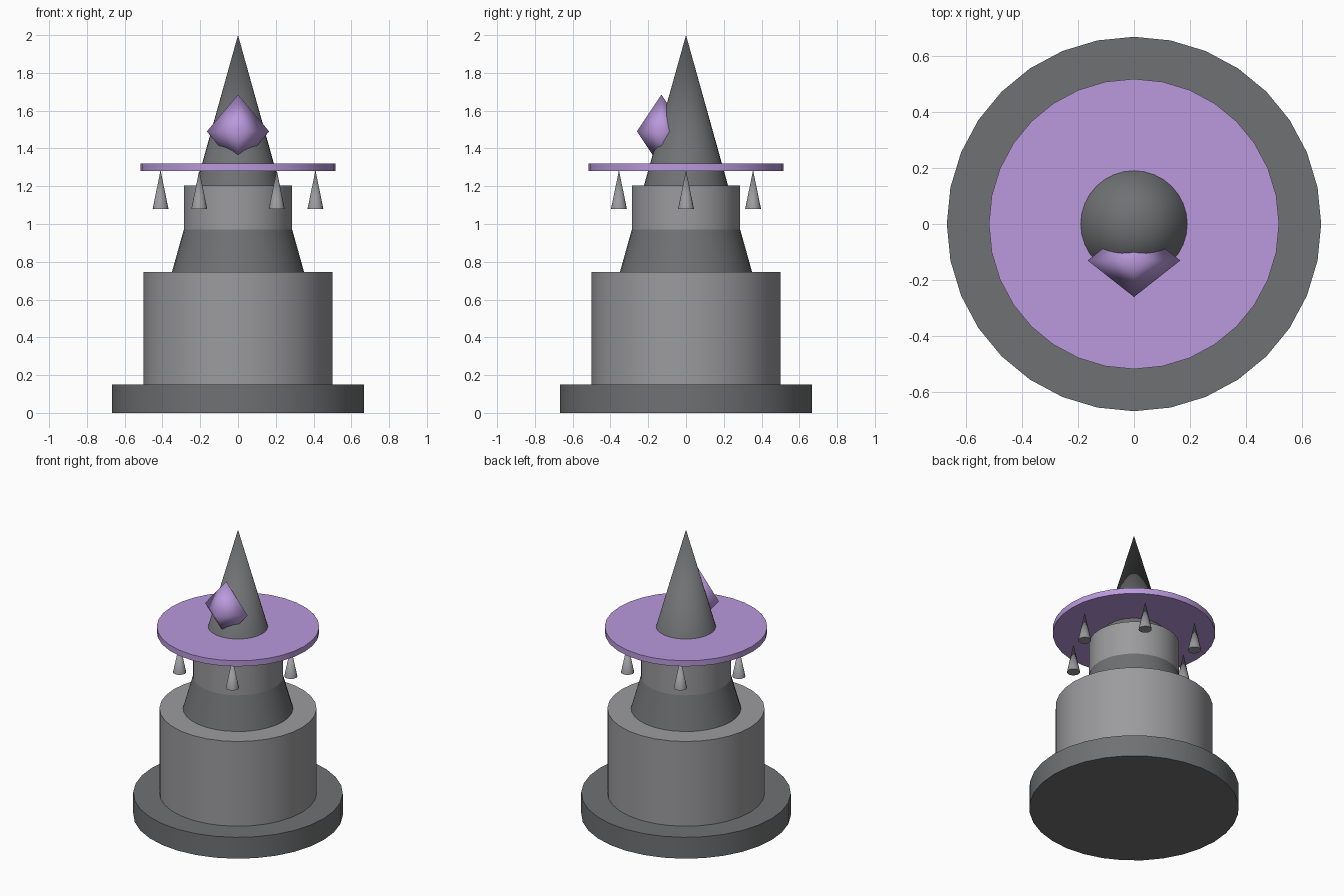
import bpy
import bmesh
from math import cos, sin, pi, radians

cube = bpy.data.objects.get("Cube")
if cube:
    bpy.data.objects.remove(cube, do_unlink=True)


def material(name, rgb):
    mat = bpy.data.materials.new(name)
    mat.use_nodes = True
    mat.diffuse_color = (*rgb, 1)
    mat.node_tree.nodes["Principled BSDF"].inputs["Base Color"].default_value = (*rgb, 1)
    return mat


dark = material("dark grey", (0.16, 0.165, 0.17))
light = material("light grey", (0.33, 0.33, 0.345))
purple = material("purple", (0.49, 0.32, 0.72))


def finish(name, bm, mat, angle):
    mesh = bpy.data.meshes.new(name)
    bm.to_mesh(mesh)
    bm.free()
    mesh.materials.append(mat)
    obj = bpy.data.objects.new(name, mesh)
    bpy.context.collection.objects.link(obj)
    bpy.ops.object.select_all(action="DESELECT")
    obj.select_set(True)
    bpy.context.view_layer.objects.active = obj
    bpy.ops.object.shade_smooth_by_angle(angle=radians(angle))
    return obj


def tier(name, mat, bottom, top, r_bottom, r_top, x=0, y=0, sides=32):
    """Round section between two heights; a zero top radius makes a point."""
    bm = bmesh.new()
    bmesh.ops.create_cone(bm, cap_ends=True, segments=sides, radius1=r_bottom,
                          radius2=r_top, depth=top - bottom)
    bmesh.ops.remove_doubles(bm, verts=bm.verts, dist=0.0001)
    bmesh.ops.translate(bm, verts=bm.verts, vec=(x, y, (bottom + top) / 2))
    return finish(name, bm, mat, 40)


# Stacked body
tier("base", dark, 0, 0.15, 0.667, 0.667)
tier("drum", light, 0.15, 0.745, 0.5, 0.5)
tier("shoulder", dark, 0.745, 0.97, 0.35, 0.287)
tier("neck", light, 0.97, 1.205, 0.287, 0.287)
tier("spire", dark, 1.205, 2, 0.222, 0)
tier("brim", purple, 1.28, 1.32, 0.517, 0.517)

# Six spikes hanging under the brim
for i in range(6):
    a = i * pi / 3
    tier(f"spike_{i + 1}", light, 1.08, 1.285, 0.042, 0,
         0.41 * cos(a), 0.41 * sin(a), 16)

# Eight-sided gem set into the front of the spire
bm = bmesh.new()
half = (0.165, 0.13, 0.195)
for axis in range(3):
    for sign in (-1, 1):
        co = [0, -0.13, 1.49]
        co[axis] += sign * half[axis]
        bm.verts.new(co)
bmesh.ops.convex_hull(bm, input=bm.verts)
bmesh.ops.recalc_face_normals(bm, faces=bm.faces)
finish("gem", bm, purple, 180)
